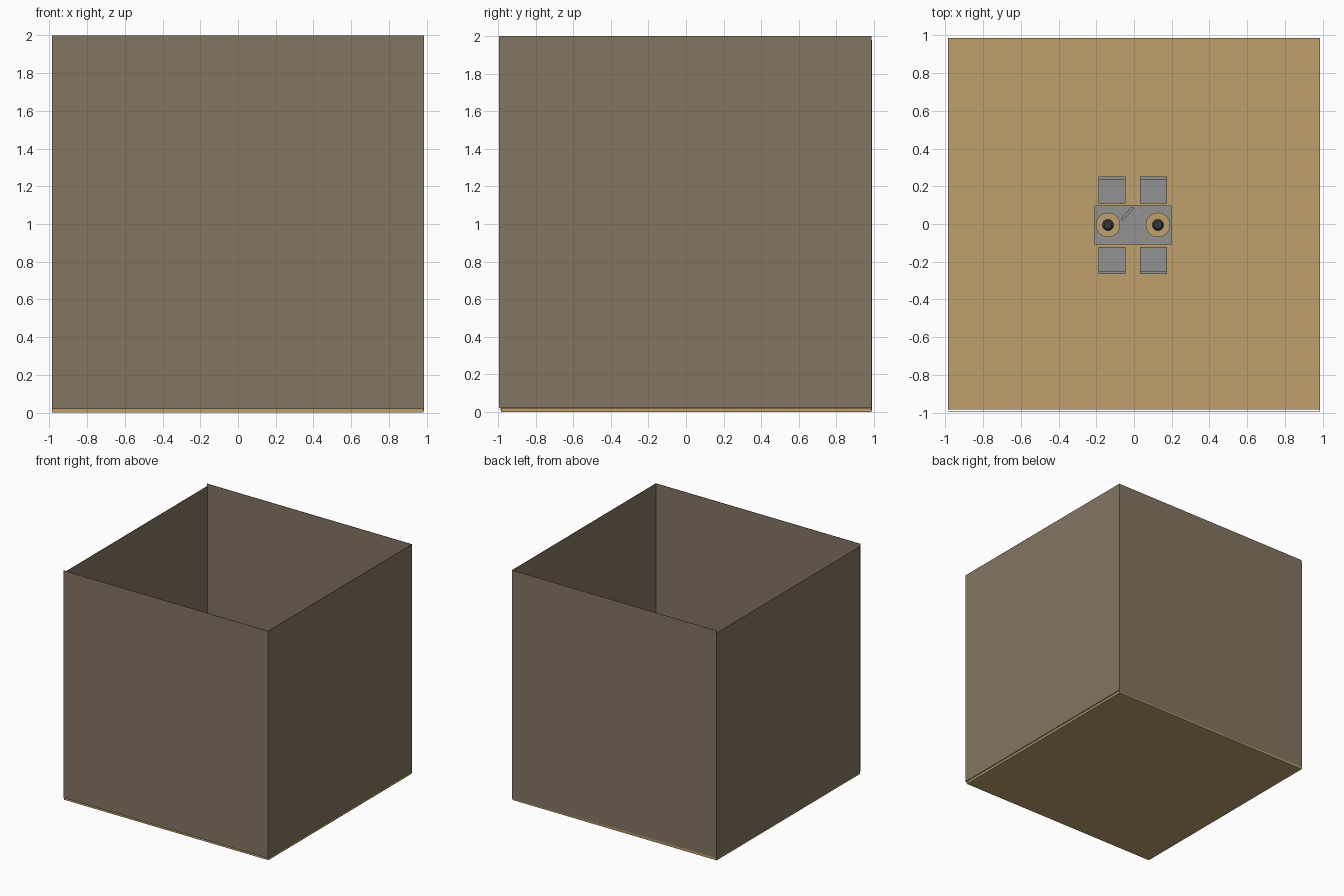
import bpy
import math
from mathutils import Vector

old = bpy.data.objects.get("Cube")
if old:
    bpy.data.objects.remove(old, do_unlink=True)


def material(name, rgb):
    m = bpy.data.materials.new(name)
    m.use_nodes = True
    m.diffuse_color = (*rgb, 1)
    m.node_tree.nodes["Principled BSDF"].inputs["Base Color"].default_value = (*rgb, 1)
    return m


WALL = material("taupe wall", (0.23, 0.18, 0.12))
TAN = material("tan wood", (0.52, 0.35, 0.155))
GREY = material("grey", (0.29, 0.29, 0.29))
DARK = material("dark grey", (0.04, 0.04, 0.04))


def box(name, x, y, z, mat):
    """Box from (low, high) pairs on each axis."""
    bpy.ops.mesh.primitive_cube_add(size=1)
    ob = bpy.context.object
    ob.name = name
    ob.location = [(a + b) / 2 for a, b in (x, y, z)]
    ob.scale = [b - a for a, b in (x, y, z)]
    ob.data.materials.append(mat)
    return ob


def disc(name, x, y, z, radius, height, mat, top=None):
    """Upright cylinder or cone standing on height z."""
    bpy.ops.mesh.primitive_cone_add(vertices=32, radius1=radius,
                                    radius2=radius if top is None else top,
                                    depth=height, location=(x, y, z + height / 2))
    ob = bpy.context.object
    ob.name = name
    ob.data.materials.append(mat)
    bpy.ops.object.shade_smooth_by_angle(angle=math.radians(35))
    return ob


# Open-topped room: floor and four thin walls
T = 0.004
FLOOR = 0.02
box("floor", (-0.987, 0.983), (-0.985, 0.987), (0, FLOOR), TAN)
box("front_wall", (-0.987, 0.987), (-0.995, -0.995 + T), (0.02, 2), WALL)
box("back_wall", (-0.987, 0.987), (0.983, 0.983 + T), (0.01, 2), WALL)
box("right_wall", (-0.987, -0.987 + T), (-0.987, 0.99), (0.008, 1.98), WALL)
box("left_wall", (0.987 - T, 0.987), (-0.995, 0.985), (0.025, 2), WALL)

# Table
TOP = 0.18
TX, TY = (-0.21, 0.2), (-0.11, 0.098)
box("table_top", TX, TY, (TOP - 0.015, TOP), GREY)
for i, x in enumerate((TX[0] + 0.02, TX[1] - 0.02)):
    for j, y in enumerate((TY[0] + 0.02, TY[1] - 0.02)):
        box(f"table_leg_{i}{j}", (x - 0.01, x + 0.01), (y - 0.01, y + 0.01),
            (FLOOR, TOP - 0.015), GREY)

# Plates with a dark serving in the middle
for side, x in (("right", -0.138), ("left", 0.127)):
    disc(f"plate_{side}", x, -0.005, TOP, 0.05, 0.008, TAN, top=0.065)
    disc(f"serving_{side}", x, -0.005, TOP + 0.008, 0.03, 0.012, DARK, top=0.02)

# Small utensil with rounded ends, and a crumb beside it
tilt = math.radians(50)
utensil = box("utensil", (-0.072, 0.002), (0.047, 0.063), (TOP, TOP + 0.008), GREY)
utensil.rotation_euler.z = tilt
bpy.context.view_layer.update()
for i, s in enumerate((-1, 1)):
    p = Vector((-0.035, 0.055)) + Vector((math.cos(tilt), math.sin(tilt))) * 0.037 * s
    disc(f"utensil_end_{i}", p.x, p.y, TOP, 0.008, 0.008, GREY)
disc("crumb", 0.022, 0.06, TOP, 0.006, 0.006, TAN)


def chair(name, x, near, out):
    """Chair at centre x, seat edge at near, backrest towards out (+1 or -1)."""
    half, depth, seat = 0.072, 0.143, 0.11

    def along(a, b):
        return tuple(sorted((near + out * a, near + out * b)))

    box(name + "_seat", (x - half, x + half), along(0, depth), (seat - 0.015, seat), GREY)
    box(name + "_back", (x - half, x + half), along(depth - 0.015, depth), (seat, 0.24), GREY)
    for s in (-1, 1):
        for k, d in enumerate((0.008, depth - 0.008)):
            cx = x + s * (half - 0.008)
            box(f"{name}_leg_{s}_{k}", (cx - 0.008, cx + 0.008),
                along(d - 0.008, d + 0.008), (FLOOR, seat - 0.015), GREY)


# Two chairs on each long side
for side, x in (("right", -0.117), ("left", 0.103)):
    chair("back_chair_" + side, x, 0.108, 1)
    chair("front_chair_" + side, x, -0.122, -1)
